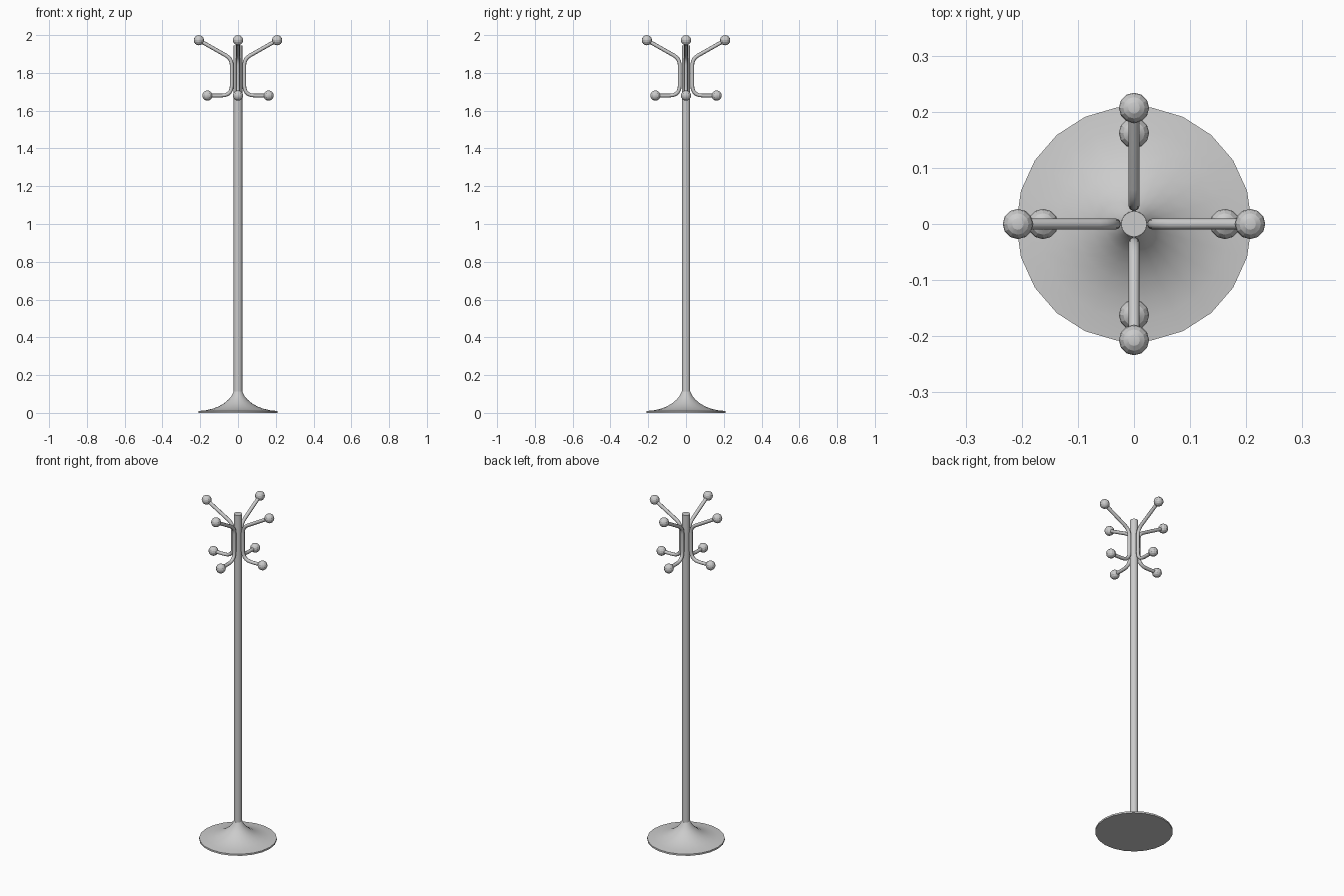
import bpy, bmesh, math
from mathutils import Vector, Matrix

if "Cube" in bpy.data.objects:
    bpy.data.objects.remove(bpy.data.objects["Cube"])


def finish(name, bm, angle=35):
    bmesh.ops.recalc_face_normals(bm, faces=bm.faces[:])
    me = bpy.data.meshes.new(name)
    bm.to_mesh(me)
    bm.free()
    ob = bpy.data.objects.new(name, me)
    bpy.context.collection.objects.link(ob)
    bpy.ops.object.select_all(action='DESELECT')
    ob.select_set(True)
    bpy.context.view_layer.objects.active = ob
    bpy.ops.object.shade_smooth_by_angle(angle=math.radians(angle))
    return ob


def skin_rings(bm, rings):
    # bridge consecutive vertex rings and cap both ends
    n = len(rings[0])
    for a, b in zip(rings, rings[1:]):
        for i in range(n):
            j = (i + 1) % n
            bm.faces.new((a[i], a[j], b[j], b[i]))
    bm.faces.new(rings[0])
    bm.faces.new(rings[-1])


def lathe(name, profile, sides):
    bm = bmesh.new()
    rings = [[bm.verts.new((r * math.cos(2 * math.pi * i / sides),
                            r * math.sin(2 * math.pi * i / sides), z))
              for i in range(sides)] for r, z in profile]
    skin_rings(bm, rings)
    return finish(name, bm)


def bend(p0, p1, p2, steps=5):
    # quadratic curve for a rounded corner in the x-z plane
    return [tuple((1 - t) ** 2 * a + 2 * t * (1 - t) * b + t * t * c
                  for a, b, c in zip(p0, p1, p2))
            for t in (k / steps for k in range(steps + 1))]


def arm(name, path, radius, turn, sides=8):
    bm = bmesh.new()
    pts = [Vector((x, 0, z)) for x, z in path]
    side = Vector((0, 1, 0))
    rings = []
    for i, p in enumerate(pts):
        d = (pts[min(i + 1, len(pts) - 1)] - pts[max(i - 1, 0)]).normalized()
        up = d.cross(side)
        rings.append([bm.verts.new(p + radius * (math.cos(a) * side + math.sin(a) * up))
                      for a in (2 * math.pi * k / sides for k in range(sides))])
    skin_rings(bm, rings)
    bm.transform(turn)
    return finish(name, bm, 50)


def ball(name, x, z, turn):
    bm = bmesh.new()
    bmesh.ops.create_uvsphere(bm, u_segments=12, v_segments=8, radius=0.027)
    bm.transform(turn @ Matrix.Translation((x, 0, z)))
    return finish(name, bm, 20)


# Flared round foot
lathe("base", [(0.21, 0), (0.21, 0.01), (0.17, 0.014), (0.135, 0.022), (0.103, 0.034),
               (0.075, 0.05), (0.052, 0.069), (0.035, 0.088), (0.023, 0.112)], 22)

# Upright pole
lathe("pole", [(0.023, 0.1), (0.023, 1.945)], 14)

# Four double-ended hooks with ball tips
TOP, LOW = (0.207, 1.973), (0.162, 1.68)
path = ([TOP] + bend((0.065, 1.893), (0.033, 1.875), (0.033, 1.838))
        + bend((0.033, 1.735), (0.033, 1.68), (0.088, 1.68)) + [LOW])
for k in range(4):
    turn = Matrix.Rotation(k * math.pi / 2, 4, 'Z')
    arm(f"hook_{k + 1}", path, 0.01, turn)
    ball(f"upper_ball_{k + 1}", *TOP, turn)
    ball(f"lower_ball_{k + 1}", *LOW, turn)
